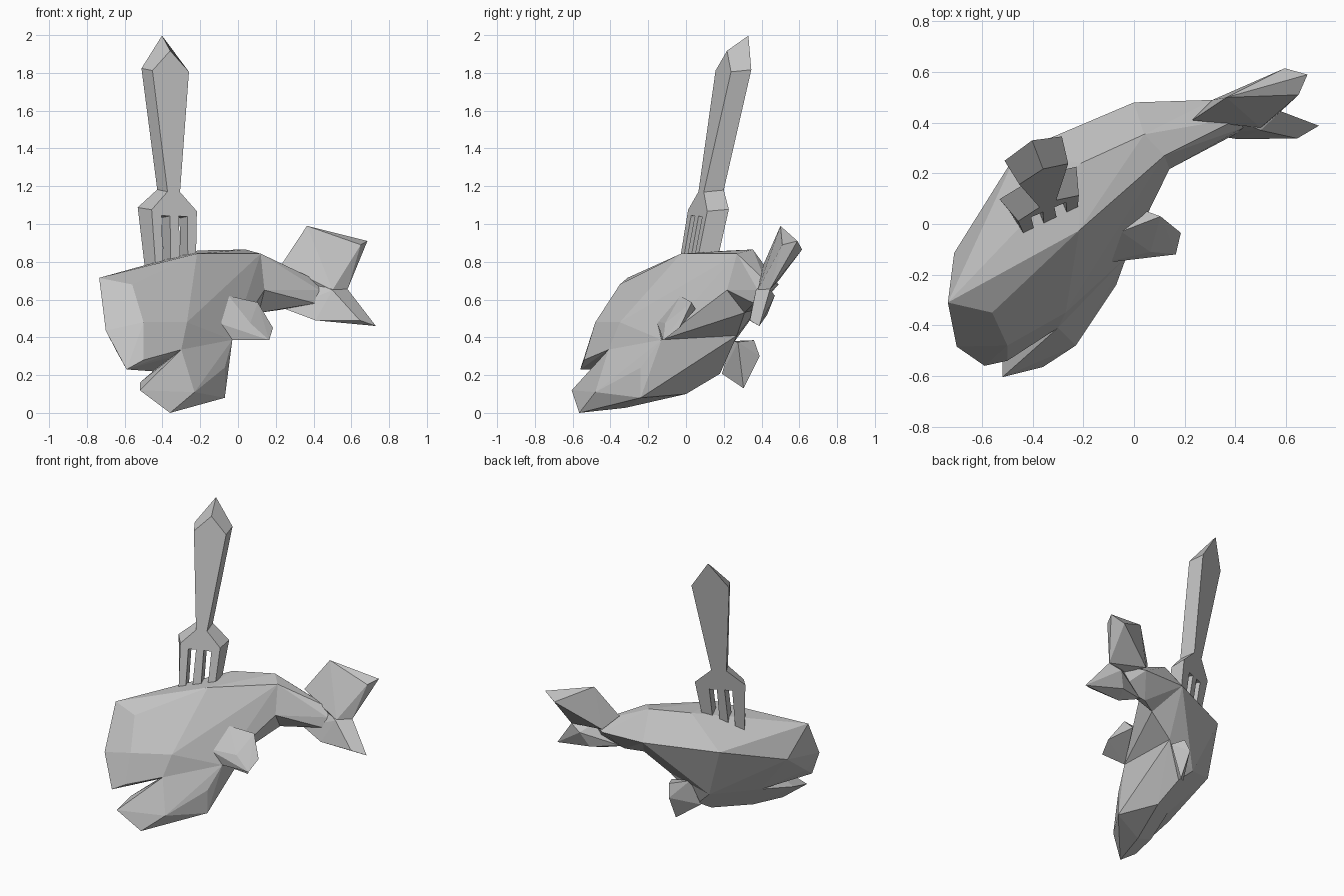
import bpy, bmesh, math
from mathutils import Vector

grey = bpy.data.materials.new("plain grey")
grey.diffuse_color = (0.55, 0.55, 0.55, 1)


def finish(name, bm):
    bmesh.ops.recalc_face_normals(bm, faces=bm.faces[:])
    me = bpy.data.meshes.new(name)
    bm.to_mesh(me)
    bm.free()
    me.materials.append(grey)
    ob = bpy.data.objects.new(name, me)
    bpy.context.collection.objects.link(ob)
    return ob


def hull(name, points):
    """Faceted convex block around a few corner points."""
    bm = bmesh.new()
    verts = [bm.verts.new(p) for p in points]
    res = bmesh.ops.convex_hull(bm, input=verts)
    loose = {g for g in res["geom_interior"] + res["geom_unused"]
             if isinstance(g, bmesh.types.BMVert)}
    bmesh.ops.delete(bm, geom=[v for v in loose if v.is_valid], context='VERTS')
    bmesh.ops.dissolve_limit(bm, angle_limit=math.radians(2),
                             verts=bm.verts[:], edges=bm.edges[:])
    return finish(name, bm)


# Corners shared between neighbouring body parts
back_r, back_l = (0.12, 0.27, 0.843), (0.04, 0.354, 0.865)
flank_l = (0.0, 0.48, 0.685)
stem_r, stem_low = (0.14, 0.217, 0.65), (0.11, 0.31, 0.53)
belly_r, side_low = (-0.03, -0.13, 0.387), (-0.32, 0.2, 0.30)
mouth_corner = (-0.30, -0.41, 0.335)
rump_low = (-0.07, 0.27, 0.41)
cheek_l = (-0.45, -0.20, 0.22)

# Upper body with the head and upper lip
hull("upper_body", [
    (-0.735, -0.31, 0.715), (-0.56, -0.35, 0.68),      # forehead
    (-0.217, -0.026, 0.843), (-0.21, 0.24, 0.86),      # top of back
    back_r, back_l, flank_l, stem_r, stem_low, belly_r, side_low, rump_low,
    (-0.46, 0.285, 0.665), (-0.71, -0.114, 0.53),      # left flank
    (-0.70, -0.484, 0.435), (-0.59, -0.56, 0.23),      # snout
    (-0.50, -0.54, 0.28), (-0.64, -0.42, 0.32),        # lips
    (-0.37, -0.42, 0.37), mouth_corner,
    (-0.50, -0.48, 0.48), (-0.27, -0.35, 0.48),        # right cheek
    cheek_l, (0.05, 0.05, 0.55)])

# Lower jaw and belly
hull("lower_jaw", [
    (-0.52, -0.605, 0.12), (-0.36, -0.565, 0.0), (-0.52, -0.45, 0.16),
    (-0.23, -0.48, 0.11), (-0.07, -0.24, 0.08), (-0.07, -0.24, 0.24),
    (-0.30, -0.32, 0.027), (-0.20, 0.0, 0.10), (-0.22, 0.18, 0.207),
    cheek_l, mouth_corner, belly_r, side_low, rump_low])

# Tail stem and the two flukes
hull("tail_stem", [
    back_r, back_l, flank_l, stem_r, stem_low,
    (0.43, 0.38, 0.65), (0.42, 0.42, 0.70), (0.31, 0.49, 0.68),
    (0.41, 0.36, 0.58), (0.22, 0.37, 0.545)])
hull("upper_fluke", [
    (0.365, 0.50, 0.99), (0.685, 0.59, 0.91), (0.595, 0.615, 0.865),
    (0.65, 0.51, 0.89), (0.23, 0.41, 0.785), (0.43, 0.40, 0.66),
    (0.58, 0.445, 0.655), (0.50, 0.38, 0.65), (0.31, 0.49, 0.70)])
hull("lower_fluke", [
    (0.73, 0.388, 0.46), (0.645, 0.338, 0.49), (0.41, 0.335, 0.49),
    (0.58, 0.445, 0.655), (0.50, 0.37, 0.65), (0.43, 0.40, 0.68),
    (0.25, 0.36, 0.55), (0.45, 0.43, 0.52), (0.50, 0.47, 0.62)])

# Side flippers
hull("right_flipper", [
    (-0.13, -0.155, 0.485), (-0.05, -0.03, 0.62), (0.105, 0.03, 0.585),
    (0.185, -0.035, 0.45), (0.165, -0.12, 0.385), (-0.03, -0.13, 0.387),
    (0.065, -0.11, 0.475), (0.05, 0.05, 0.55)])
hull("left_flipper", [
    (-0.25, 0.19, 0.207), (-0.135, 0.305, 0.13), (-0.14, 0.39, 0.30),
    (-0.12, 0.36, 0.385), (-0.08, 0.275, 0.375), (-0.20, 0.24, 0.38)])

# Fork: mirrored half outlines (across, along) for the front and back faces
front = [(0, .76), (.105, .65), (.036, 0), (.13, -.1), (.115, -.42),
         (.07, -.42), (.075, -.13), (.025, -.13), (.028, -.42)]
back = [(0, .86), (.123, .68), (.05, .03), (.165, -.07), (.13, -.42),
        (.07, -.42), (.075, -.12), (.025, -.12), (.028, -.42)]
along = Vector((-0.025, 0.18, 0.98)).normalized()
across = Vector((0.92, 0.39, -0.03)).normalized()
depth = along.cross(across).normalized()
origin = Vector((-0.34, 0.08, 1.17))


def ring(bm, half, d):
    full = half + [(-w, l) for w, l in reversed(half[1:])]
    return [bm.verts.new(origin + across * w + along * l + depth * d)
            for w, l in full]


bm = bmesh.new()
a, b = ring(bm, front, 0.0), ring(bm, back, 0.105)
bm.faces.new(a)
bm.faces.new(b[::-1])
for i in range(len(a)):
    j = (i + 1) % len(a)
    bm.faces.new((a[j], a[i], b[i], b[j]))
finish("fork", bm)
